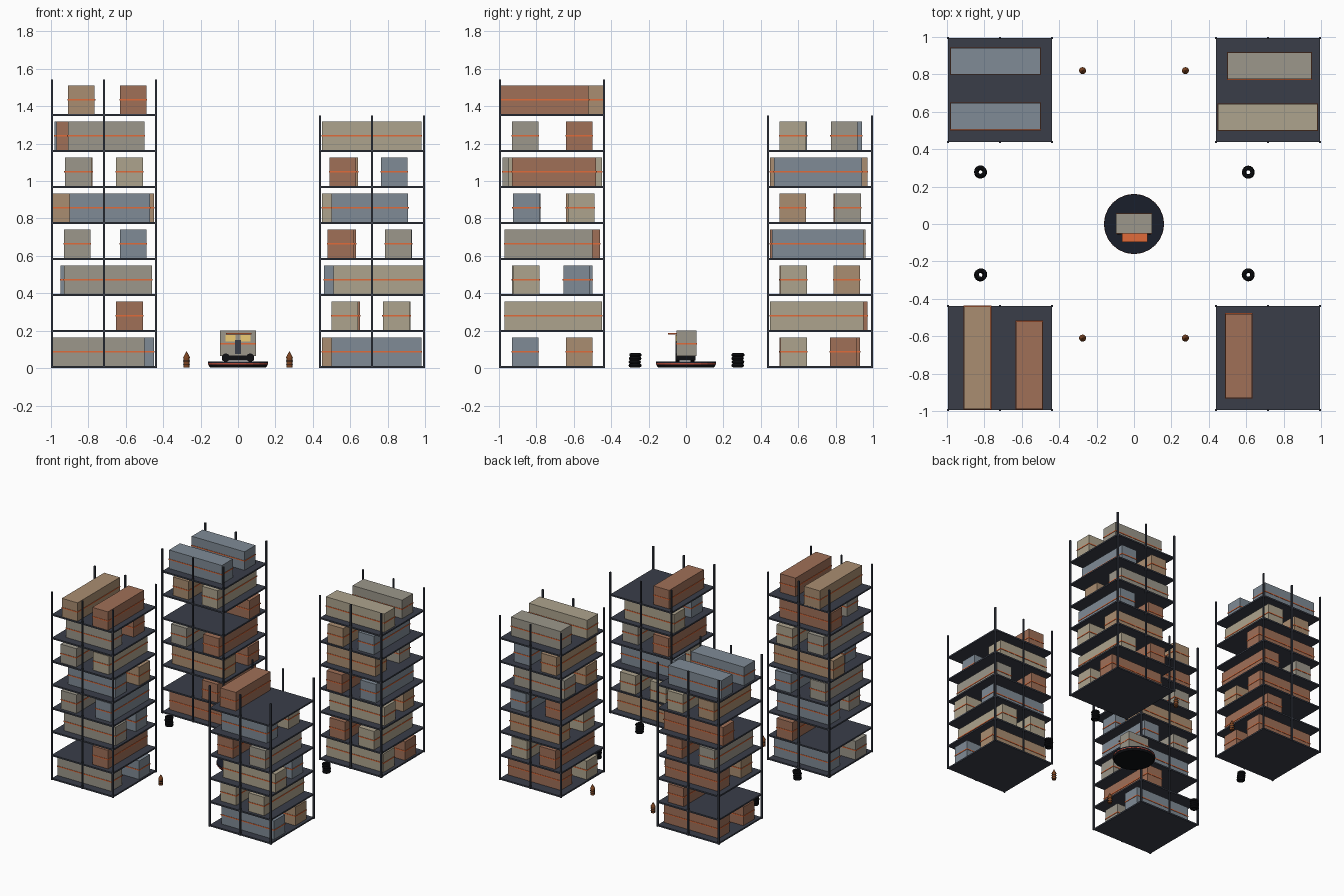
import bpy, math, random

if "Cube" in bpy.data.objects:
    bpy.data.objects.remove(bpy.data.objects["Cube"])
random.seed(4)


def mat(name, hexcol):
    lin = [(int(hexcol[i:i + 2], 16) / 255) ** 2.2 for i in (0, 2, 4)]
    m = bpy.data.materials.new(name)
    m.diffuse_color = (*lin, 1)
    m.use_nodes = True
    m.node_tree.nodes["Principled BSDF"].inputs["Base Color"].default_value = m.diffuse_color
    return m


M = {k: mat(n, c) for k, n, c in [
    ("G", "grey", "9b968a"), ("C", "cream", "aca28c"), ("B", "blue_grey", "7f8a95"),
    ("R", "rust", "9e6f58"), ("T", "tan", "a88c70"), ("orange", "orange", "e06a3c"),
    ("steel", "steel", "3c404a"), ("rubber", "rubber", "16171a"), ("pad", "pad", "20242f"),
    ("glow", "glow", "ecc873"), ("drum", "drum", "7a4526"), ("red", "red", "b04a3a")]}


def finish(name, m):
    o = bpy.context.object
    o.name = name
    o.data.materials.append(M[m])
    return o


def box(name, m, x0, x1, y0, y1, z0, z1):
    bpy.ops.mesh.primitive_cube_add(size=1, location=((x0 + x1) / 2, (y0 + y1) / 2, (z0 + z1) / 2))
    o = finish(name, m)
    o.scale = (x1 - x0, y1 - y0, z1 - z0)
    return o


def cyl(name, m, x, y, z0, z1, r, r2=None, sides=12, rot=(0, 0, 0)):
    bpy.ops.mesh.primitive_cone_add(vertices=sides, radius1=r, radius2=r if r2 is None else r2,
                                    depth=z1 - z0, location=(x, y, (z0 + z1) / 2), rotation=rot)
    return finish(name, m)


STEP, C, H = 0.1925, 0.717, 0.278


def crate(level, colour, lane, lo, hi):
    # even levels run along x, odd levels along y
    z = level * STEP + 0.012
    a, b = lane - 0.071, lane + 0.071
    e = 0.003
    for name, m, p, z0, z1 in (("crate", colour, 0, z, z + 0.152),
                               ("crate_band", "orange", e, z + 0.072, z + 0.08)):
        s, l = (lo - p, hi + p), (a - p, b + p)
        xs, ys = (s, l) if level % 2 == 0 else (l, s)
        box(name, m, *xs, *ys, z0, z1)


# Each crate: level, colour, lane position, start, end
front_left = [
    (0, "G", -.86, -.99, -.50), (0, "B", -.57, -.95, -.45), (1, "R", -.58, -.96, -.45),
    (2, "G", -.86, -.93, -.46), (2, "B", -.57, -.95, -.48), (3, "G", -.86, -.97, -.48),
    (3, "B", -.56, -.95, -.46), (4, "B", -.85, -.90, -.47), (4, "T", -.57, -.99, -.45),
    (5, "G", -.855, -.98, -.46), (5, "C", -.58, -.95, -.45), (6, "G", -.86, -.91, -.50),
    (6, "R", -.57, -.97, -.50), (7, "T", -.837, -.99, -.44), (7, "R", -.56, -.99, -.52)]
front_right = [
    (0, "B", -.86, .50, .98), (0, "T", -.57, .45, .97), (1, "C", .57, -.94, -.45),
    (1, "C", .845, -.97, -.45), (2, "C", -.855, .51, .99), (2, "B", -.585, .46, .95),
    (3, "R", .55, -.95, -.46), (3, "G", .857, -.97, -.50), (4, "B", -.855, .50, .91),
    (4, "C", -.56, .45, .90), (5, "R", .56, -.93, -.48)]
back_right = [
    (0, "C", .575, .45, .97), (0, "R", .84, .50, .98), (1, "R", .58, .46, .97),
    (1, "C", .85, .45, .95), (2, "C", .575, .48, .98), (2, "T", .86, .50, .95),
    (3, "R", .56, .45, .92), (3, "B", .86, .46, .95), (4, "T", .57, .46, .90),
    (4, "G", .865, .45, .91), (5, "T", .57, .45, .97), (5, "B", .835, .47, .94),
    (6, "C", .57, .45, .98), (6, "G", .845, .50, .95)]
back_left = [
    (0, "R", .57, -.97, -.47), (0, "R", .86, -.95, -.45), (1, "R", -.58, .46, .96),
    (2, "T", .57, -.95, -.47), (2, "R", .86, -.95, -.46), (3, "G", -.86, .46, .96),
    (3, "R", -.56, .45, .95), (4, "R", .86, -.99, -.45), (5, "T", -.85, .47, .95),
    (5, "C", -.58, .46, .97), (6, "B", .575, -.98, -.50), (6, "B", .87, -.98, -.50)]

# Storage towers: shelves, six posts, crates
for sx, sy, levels, crates in ((-1, -1, 8, front_left), (1, -1, 6, front_right),
                               (1, 1, 7, back_right), (-1, 1, 7, back_left)):
    cx, cy = sx * C, sy * C
    for i in range(levels):
        box("shelf", "steel", cx - H, cx + H, cy - H, cy + H, i * STEP, i * STEP + 0.012)
    for px in (-H, 0, H):
        for py in (-H, H):
            x, y = cx + px, cy + py
            box("post", "steel", x - .006, x + .006, y - .006, y + .006, 0, levels * STEP + 0.003)
    for c in crates:
        crate(*c)

# Round pad in the middle
cyl("pad_base", "rubber", 0, 0, 0.004, 0.02, 0.15, 0.16, 24)
cyl("pad_trim", "red", 0, 0, 0.02, 0.026, 0.161, None, 24)
cyl("pad_top", "pad", 0, 0, 0.026, 0.036, 0.16, None, 24)

# Kiosk wagon on the pad
box("wagon_chassis", "rubber", -.085, .085, -.05, .05, .04, .068)
box("wagon_body", "G", -.095, .095, -.05, .055, .065, .2)
box("wagon_band", "orange", -.097, .097, -.053, .058, .127, .135)
box("wagon_awning", "orange", -.065, .073, -.097, -.05, .181, .187)
box("wagon_door", "steel", -.016, .016, -.055, -.05, .075, .15)
for s in (-1, 1):
    box("wagon_window", "glow", s * .04 - .026, s * .04 + .026, -.055, -.05, .142, .177)
    for y in (-.045, .035):
        cyl("wagon_wheel", "rubber", s * .065, y, .045, .067, .022, None, 16, (math.pi / 2, 0, 0))

# Tyre stacks
for x in (-.82, .61):
    for y in (-.272, .278):
        for i in range(4):
            bpy.ops.mesh.primitive_torus_add(
                major_radius=.0225, minor_radius=.0105, major_segments=16, minor_segments=8,
                location=(x + random.uniform(-.003, .003), y + random.uniform(-.003, .003), .014 + i * .019))
            finish("tyre", "rubber")

# Drums with pointed caps
for x in (-.275, .275):
    for y in (-.61, .82):
        cyl("drum", "drum", x, y, 0.004, 0.055, .017)
        for z in (.016, .036):
            cyl("drum_hoop", "rubber", x, y, z, z + .004, .0185)
        cyl("drum_cap", "drum", x, y, .055, .088, .019, 0.002)
